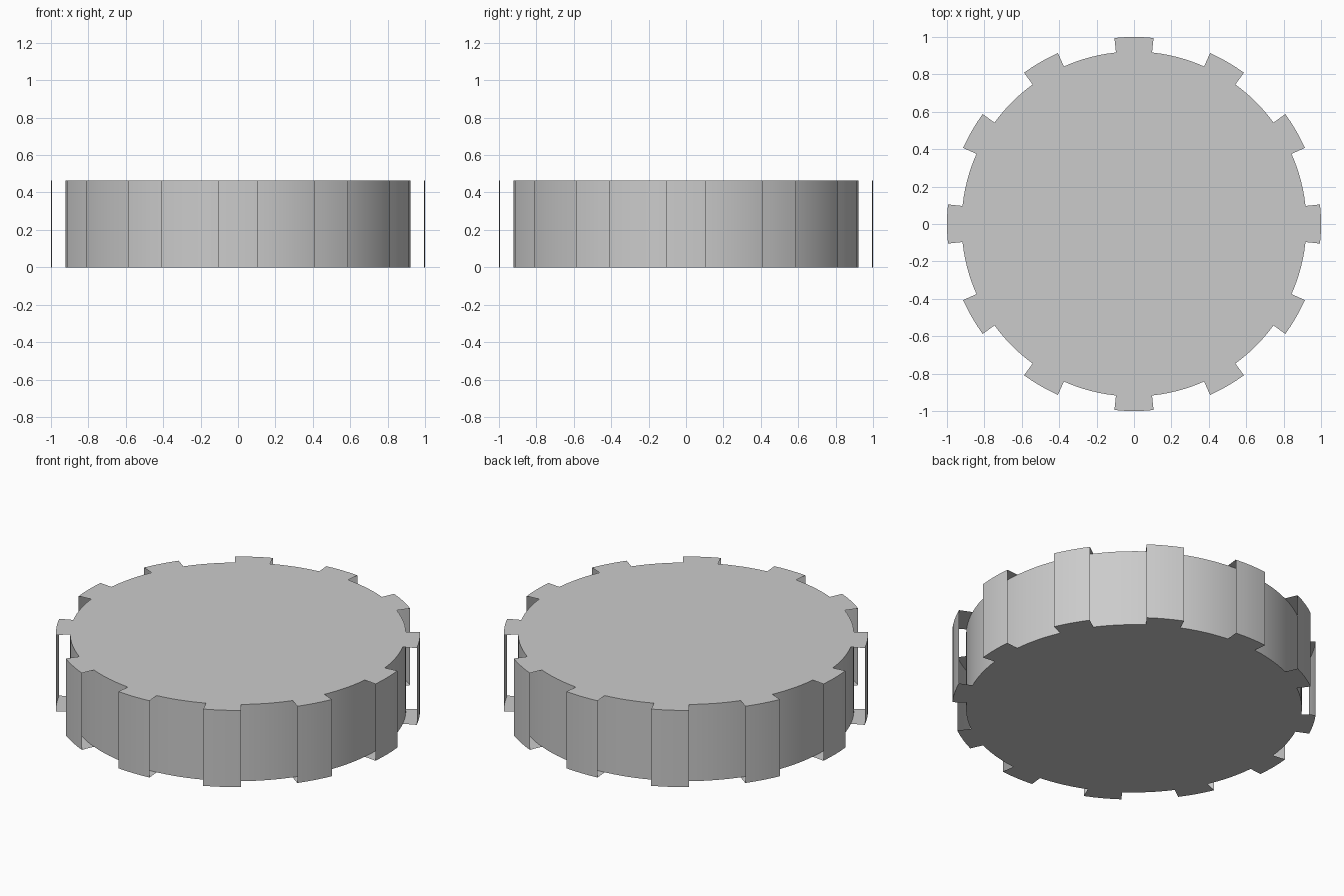
import bpy, bmesh
from math import radians, sin, cos

R_DRUM, R_OUT, HEIGHT = 0.922, 1.0, 0.465
STEP = 3            # degrees per facet
TEETH, HALF = 12, 6  # number of teeth, half width in degrees

if "Cube" in bpy.data.objects:
    bpy.data.objects.remove(bpy.data.objects["Cube"], do_unlink=True)

grey = bpy.data.materials.new("plain grey")
grey.use_nodes = True
colour = (0.6, 0.6, 0.6, 1)
grey.diffuse_color = colour
grey.node_tree.nodes["Principled BSDF"].inputs["Base Color"].default_value = colour


def finish(obj):
    obj.data.materials.append(grey)
    bpy.ops.object.select_all(action='DESELECT')
    obj.select_set(True)
    bpy.context.view_layer.objects.active = obj
    bpy.ops.object.shade_smooth_by_angle(angle=radians(30))


# Solid round drum
bpy.ops.mesh.primitive_cylinder_add(vertices=360 // STEP, radius=R_DRUM,
                                    depth=HEIGHT, location=(0, 0, HEIGHT / 2))
drum = bpy.context.object
drum.name = "drum"
finish(drum)


# Open-sided tooth: bottom, curved outer and top sheets swept along an arc
def make_tooth(name, centre):
    profile = [(R_DRUM, 0), (R_OUT, 0), (R_OUT, HEIGHT), (R_DRUM, HEIGHT)]
    bm = bmesh.new()
    rows = []
    for deg in range(centre - HALF, centre + HALF + 1, STEP):
        a = radians(deg)
        rows.append([bm.verts.new((r * cos(a), r * sin(a), z)) for r, z in profile])
    for row, nxt in zip(rows, rows[1:]):
        for i in range(len(profile) - 1):
            bm.faces.new((row[i], nxt[i], nxt[i + 1], row[i + 1]))
    mesh = bpy.data.meshes.new(name)
    bm.to_mesh(mesh)
    bm.free()
    obj = bpy.data.objects.new(name, mesh)
    bpy.context.collection.objects.link(obj)
    finish(obj)


for n in range(TEETH):
    make_tooth(f"tooth_{n + 1}", n * 360 // TEETH)
